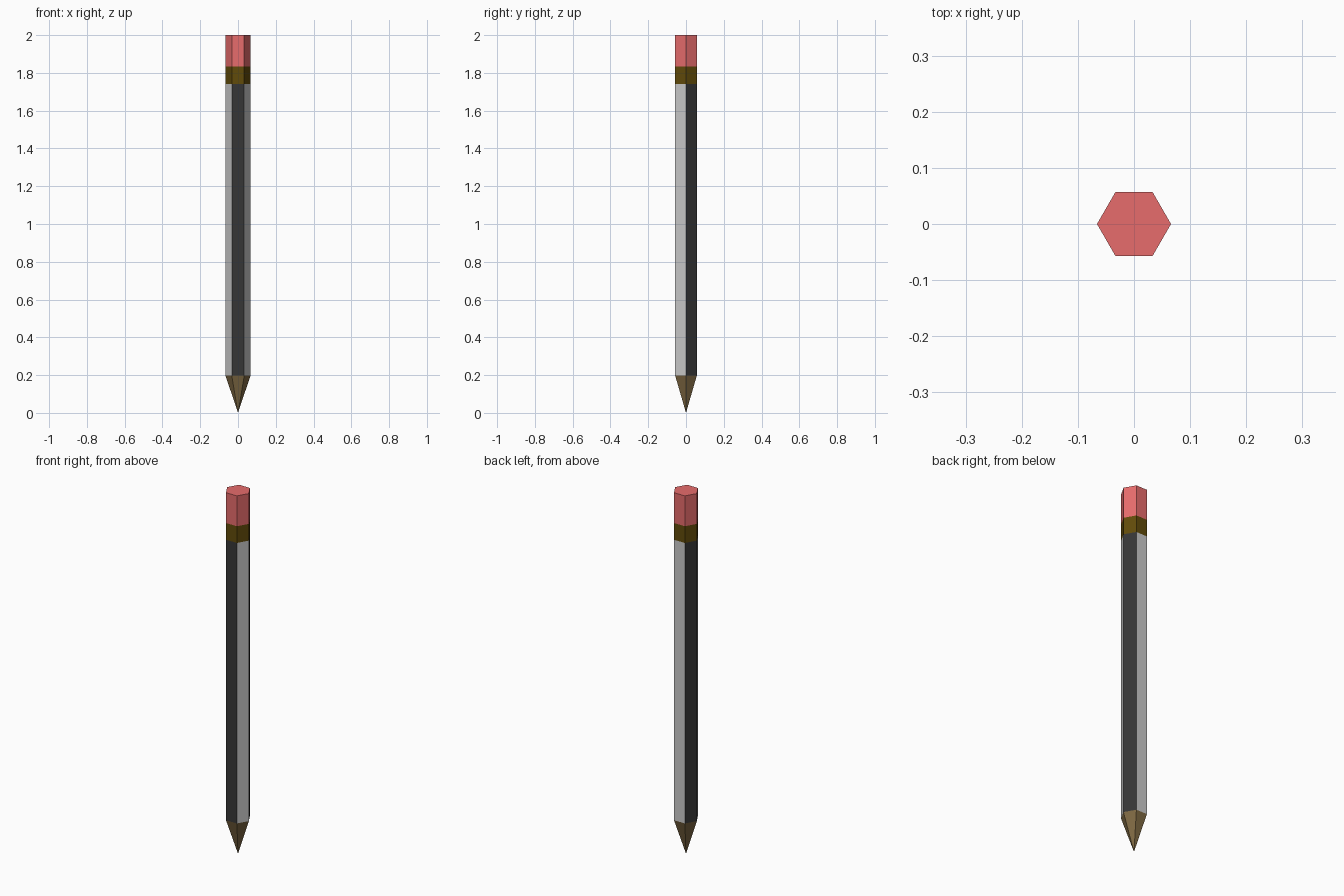
import bpy, bmesh, math

if "Cube" in bpy.data.objects:
    bpy.data.objects.remove(bpy.data.objects["Cube"])

R = 0.066  # corner radius of the hexagon


def material(name, rgb):
    m = bpy.data.materials.new(name)
    m.diffuse_color = (*rgb, 1)
    m.use_nodes = True
    m.node_tree.nodes["Principled BSDF"].inputs["Base Color"].default_value = m.diffuse_color
    return m


def hex_part(name, z0, z1, mats, r0=R, r1=R, cap=False):
    """Six-sided sleeve from z0 to z1; side colours cycle through mats."""
    bm = bmesh.new()

    def ring(r, z):
        if r == 0:
            return [bm.verts.new((0, 0, z))] * 6
        return [bm.verts.new((r * math.cos(i * math.pi / 3),
                              r * math.sin(i * math.pi / 3), z)) for i in range(6)]

    low, high = ring(r0, z0), ring(r1, z1)
    for i in range(6):
        j = (i + 1) % 6
        corners = dict.fromkeys((low[i], low[j], high[j], high[i]))
        bm.faces.new(list(corners)).material_index = i % len(mats)
    if cap:
        bm.faces.new(high)
    mesh = bpy.data.meshes.new(name)
    bm.to_mesh(mesh)
    bm.free()
    for m in mats:
        mesh.materials.append(m)
    obj = bpy.data.objects.new(name, mesh)
    bpy.context.collection.objects.link(obj)
    return obj


dark = material("dark_paint", (0.037, 0.037, 0.037))
light = material("light_paint", (0.55, 0.55, 0.55))
brass = material("brass", (0.12, 0.07, 0.003))
wood = material("wood", (0.21, 0.14, 0.055))
rubber = material("rubber", (0.8, 0.15, 0.15))

# Sharpened wooden point
hex_part("sharpened_tip", 0, 0.197, [wood], r0=0)
# Body with alternating dark and light sides
hex_part("pencil_body", 0.197, 1.741, [dark, light])
# Ferrule band and eraser
hex_part("ferrule", 1.741, 1.833, [brass])
hex_part("eraser", 1.833, 2.0, [rubber], cap=True)
